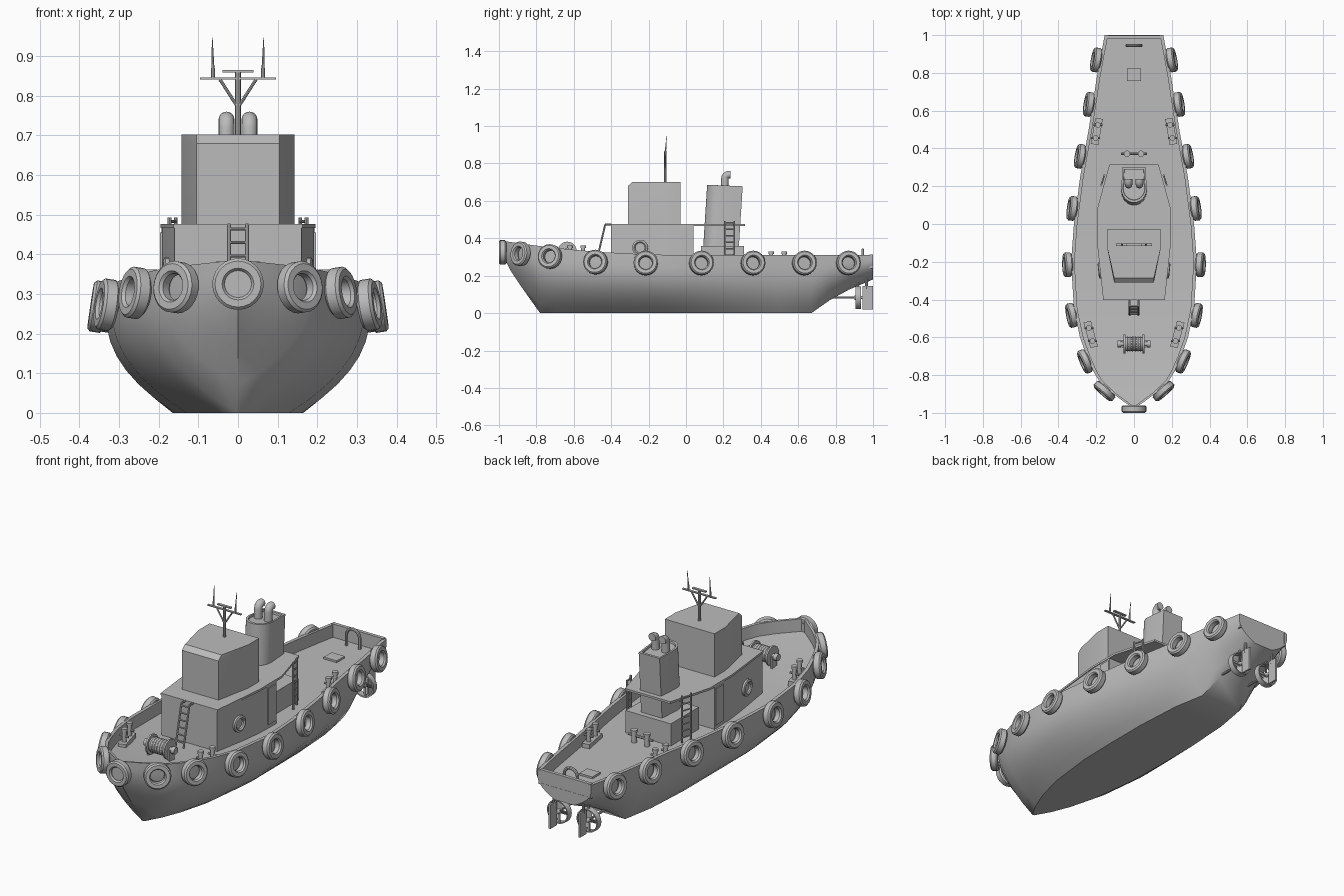
import bpy, bmesh
from math import sin, cos, pi, radians
from mathutils import Vector, Matrix

cube = bpy.data.objects.get("Cube")
if cube:
    bpy.data.objects.remove(cube, do_unlink=True)

grey = bpy.data.materials.new("plain_grey")
grey.use_nodes = True
grey.diffuse_color = (0.5, 0.5, 0.5, 1)
grey.node_tree.nodes["Principled BSDF"].inputs["Base Color"].default_value = (0.5, 0.5, 0.5, 1)


def finish(name, bm, angle=32):
    """Clean the mesh, mark sharp edges and make the object."""
    bmesh.ops.remove_doubles(bm, verts=bm.verts, dist=0.0002)
    bmesh.ops.recalc_face_normals(bm, faces=bm.faces)
    for f in bm.faces:
        f.smooth = True
    for e in bm.edges:
        e.smooth = len(e.link_faces) == 2 and e.calc_face_angle(0) < radians(angle)
    me = bpy.data.meshes.new(name)
    bm.to_mesh(me)
    bm.free()
    me.materials.append(grey)
    bpy.context.collection.objects.link(bpy.data.objects.new(name, me))


def loft(bm, rings, start=True, end=True, wrap=False):
    rows = [[bm.verts.new(p) for p in ring] for ring in rings]
    n = len(rows[0])
    pairs = list(zip(rows, rows[1:])) + ([(rows[-1], rows[0])] if wrap else [])
    for a, b in pairs:
        for i in range(n):
            j = (i + 1) % n
            bm.faces.new((a[i], a[j], b[j], b[i]))
    if start and not wrap:
        bm.faces.new(rows[0])
    if end and not wrap:
        bm.faces.new(rows[-1])


def lathe(bm, profile, place, n=24, wrap=False):
    loft(bm, [[place @ Vector((r * cos(2 * pi * i / n), r * sin(2 * pi * i / n), h))
               for i in range(n)] for r, h in profile], wrap=wrap)


def facing(pos, normal):
    return Matrix.Translation(pos) @ Vector(normal).to_track_quat('Z', 'Y').to_matrix().to_4x4()


def rod(bm, pts, r, tip=None, n=8):
    pts = [Vector(p) for p in pts]
    rings, q, old = [], None, None
    for i, p in enumerate(pts):
        t = (pts[min(i + 1, len(pts) - 1)] - pts[max(i - 1, 0)]).normalized()
        q = old.rotation_difference(t) @ q if q else t.to_track_quat('Z', 'Y')
        old = t
        rad = tip if tip and i == len(pts) - 1 else r
        rings.append([p + q @ Vector((rad * cos(2 * pi * k / n), rad * sin(2 * pi * k / n), 0))
                      for k in range(n)])
    loft(bm, rings)


def box(bm, pos, size, turn=0):
    bmesh.ops.create_cube(bm, size=1, matrix=Matrix.Translation(pos)
                          @ Matrix.Rotation(turn, 4, 'Z') @ Matrix.Diagonal((*size, 1)))


def prism(bm, half, z0, z1):
    """Vertical prism from one half of a symmetric outline."""
    outline = half + [(-x, y) for x, y in reversed(half)]
    loft(bm, [[(x, y, z) for x, y in outline] for z in (z0, z1)])


# Hull stations: y, half beam, keel height, flat bottom half width
stations = [(-.975, 0, .31, 0), (-.965, .02, .28, 0), (-.94, .055, .23, 0), (-.89, .122, .155, 0),
            (-.83, .185, .07, 0), (-.78, .215, 0, .005), (-.7, .25, 0, .05), (-.6, .286, 0, .09),
            (-.45, .318, 0, .13), (-.2, .333, 0, .16), (0, .318, 0, .165), (.25, .285, 0, .165),
            (.5, .24, 0, .15), (.67, .213, 0, .12), (.77, .198, .07, .09), (.87, .18, .125, .07),
            (1, .155, .18, .055)]


def sheer(y):
    return .31 + .075 * max(0, -y / .97) ** 2


def deck(y):
    return sheer(y) - .065


def beam(y):
    for a, b in zip(stations, stations[1:]):
        if y <= b[0]:
            return a[1] + (b[1] - a[1]) * (y - a[0]) / (b[0] - a[0])


rings = []
for y, w, zb, b in stations:
    top = sheer(y)
    half = []
    for k in range(8):
        t = k / 7
        half.append((b + (w - b) * (1 - (1 - t) ** 2.2), y, zb + (zb + (top - zb) * .8 - zb) * t))
    inner = max(w - .018, 0)
    half += [(w, y, top), (inner, y, top), (inner, y, deck(y))]
    rings.append(half + [(-x, yy, z) for x, yy, z in reversed(half)])
bm = bmesh.new()
loft(bm, rings, start=False)
finish("hull", bm, 35)
bm = bmesh.new()
box(bm, (0, .99, .276), (.3, .018, .077))
finish("stern_bulwark", bm)

# Tyre fenders, leaning with the hull side
tyre = [(.034, -.012), (.04, -.02), (.058, -.02), (.065, -.013),
        (.065, .013), (.058, .02), (.04, .02), (.034, .012)]
bm = bmesh.new()
for y, z in [(-.87, .315), (-.72, .3), (-.48, .27), (-.215, .265), (.08, .265),
             (.355, .265), (.63, .265), (.865, .265)]:
    slope = (beam(y + .04) - beam(y - .04)) / .08
    for s in (1, -1):
        n = Vector((s, -slope * 1.0, .15)).normalized()
        lathe(bm, tyre, facing(Vector((s * beam(y), y, z)) + n * .02, n), wrap=True)
lathe(bm, tyre, facing((0, -.98, .325), (0, -1, 0)), wrap=True)
lathe(bm, [(.036, -.02), (.036, .008)], facing((0, -.98, .325), (0, -1, 0)))
finish("tyre_fenders", bm)

# Deckhouse, roof overhang and wheelhouse
bm = bmesh.new()
prism(bm, [(.16, -.4), (.19, -.1), (.193, .04)], .24, .468)
finish("deckhouse", bm)
bm = bmesh.new()
prism(bm, [(.163, -.402), (.195, -.1), (.195, .08), (.13, .315)], .466, .477)
finish("deckhouse_roof", bm)
bm = bmesh.new()
half = [(.105, -.31), (.143, -.12), (.143, -.03)]
layers = []
for z, cut in ((.475, 0), (.68, 0), (.702, .025)):
    out = [(x, y + (cut if y < -.2 else 0)) for x, y in half]
    layers.append([(x, y, z) for x, y in out] + [(-x, y, z) for x, y in reversed(out)])
loft(bm, layers)
finish("wheelhouse", bm, 15)

bm = bmesh.new()
for s in (1, -1):
    box(bm, (s * .193, .003, .36), (.008, .066, .19))
finish("side_doors", bm)
bm = bmesh.new()
for s in (1, -1):
    lathe(bm, [(.026, -.006), (.026, .008), (.032, .014), (.042, .01), (.042, -.006)],
          facing((s * .1755, -.245, .35), (s, -.1, 0)), wrap=True)
finish("portholes", bm)

# Funnel with its base and two bent exhausts
bm = bmesh.new()
prism(bm, [(.13, .08), (.13, .31)], .24, .36)
finish("funnel_base", bm)
plan = [(.068 * cos(a), .17 - .075 * sin(a)) for a in [pi * i / 16 for i in range(17)]]
plan = [(.06, .285)] + plan + [(-.06, .285)]
bm = bmesh.new()
loft(bm, [[(x * k, (y - .19) * k + .19 + lean, z - .04 * (y - .19)) for x, y in plan]
          for z, k, lean in ((.35, 1, -.003), (.682, 1, .018), (.682, .86, .018), (.672, .84, .018))])
finish("funnel", bm)
bm = bmesh.new()
for s in (1, -1):
    path = [(s * .029, .208, .66), (s * .029, .208, .72)]
    path += [(s * .029, .228 - .02 * cos(a), .72 + .02 * sin(a)) for a in (.4, .8, 1.2, pi / 2)]
    rod(bm, path + [(s * .029, .238, .74)], .02, n=16)
finish("exhaust_pipes", bm, 40)

# Mast with spreader, braces and aerials
bm = bmesh.new()
rod(bm, [(0, -.11, .7), (0, -.11, .862)], .007)
box(bm, (0, -.11, .843), (.192, .012, .005))
box(bm, (0, -.11, .862), (.078, .014, .006))
for s in (1, -1):
    rod(bm, [(0, -.11, .77), (s * .046, -.11, .842)], .004)
    rod(bm, [(s * .063, -.11, .843), (s * .063, -.11, .87)], .005)
    rod(bm, [(s * .063, -.11, .865), (s * .065, -.103, .947)], .004, .001)
finish("mast", bm)


def ladder(name, bottoms, tops, rungs, extra=()):
    bm = bmesh.new()
    a, b = [Vector(p) for p in bottoms]
    c, d = [Vector(p) for p in tops]
    for low, high in ((a, c), (b, d)):
        rod(bm, [low, high], .005)
        for e in extra:
            rod(bm, [high, high + Vector(e)], .005)
    for i in range(rungs):
        t = (i + .7) / rungs
        rod(bm, [a.lerp(c, t), b.lerp(d, t)], .004)
    finish(name, bm)


ladder("front_ladder", [(-.023, -.48, .27), (.023, -.48, .27)],
       [(-.023, -.432, .474), (.023, -.432, .474)], 6, [(0, .035, 0)])
for side, s in (("left", 1), ("right", -1)):
    ladder(side + "_ladder", [(s * .173, .207, .25), (s * .157, .258, .25)],
           [(s * .173, .207, .493), (s * .157, .258, .493)], 7)

# Anchor winch on the foredeck
along = facing((0, -.635, .332), (1, 0, 0))
bm = bmesh.new()
lathe(bm, [(.05, -.055), (.05, -.046), (.036, -.046), (.036, .046), (.05, .046), (.05, .055)], along)
lathe(bm, [(.012, -.088), (.012, .088)], along, 12)
for s in (1, -1):
    lathe(bm, [(.018, s * .068), (.018, s * .088)], along, 12)
    box(bm, (s * .06, -.635, .295), (.01, .04, .08))
for k in range(6):
    lathe(bm, [(.036, k * .014 - .042), (.04, k * .014 - .035), (.036, k * .014 - .028)], along, 16)
finish("winch", bm)

# Twin bollards along the bulwarks and a towing bitt
bm = bmesh.new()
for y, inset, lift in ((-.585, .06, .09), (.49, .045, .085)):
    slope = (beam(y + .06) - beam(y - .06)) / .12
    for s in (1, -1):
        x, base = beam(y) - inset, deck(y)
        box(bm, (s * x, y, base + .01), (.04, .14, .024), -s * slope)
        for d in (-.035, .035):
            p = Vector((s * (x + slope * d), y + d, base))
            lathe(bm, [(.011, 0), (.011, lift - .014), (.015, lift - .014), (.015, lift)],
                  Matrix.Translation(p), 12)
            rod(bm, [p + Vector((-s * .024, 0, .05)), p + Vector((s * .024, 0, .05))], .006)
finish("bollards", bm)
bm = bmesh.new()
for s in (1, -1):
    lathe(bm, [(.013, .235), (.013, .3), (.017, .3), (.017, .31)],
          Matrix.Translation((s * .037, .372, 0)), 12)
rod(bm, [(-.07, .372, .28), (.07, .372, .28)], .007)
finish("towing_bitt", bm)

# Towing hoop and hatch on the afterdeck
bm = bmesh.new()
arch = [(.038 * cos(pi * i / 10), .945, .3 + .038 * sin(pi * i / 10)) for i in range(11)]
rod(bm, [(.038, .945, .24)] + arch + [(-.038, .945, .24)], .008)
finish("towing_hoop", bm, 40)
bm = bmesh.new()
box(bm, (0, .79, .248), (.075, .065, .014))
finish("deck_hatch", bm)

# Propellers in nozzles, with shafts and rudders
for side, s in (("left", 1), ("right", -1)):
    x = s * .085
    aft = facing((x, .92, .083), (0, 1, 0))
    bm = bmesh.new()
    lathe(bm, [(.054, -.015), (.062, -.015), (.06, .015), (.054, .015)], aft, wrap=True)
    lathe(bm, [(.012, -.02), (.014, 0), (.006, .025)], aft, 12)
    for k in range(4):
        blade = aft @ Matrix.Rotation(k * pi / 2, 4, 'Z') @ Matrix.Translation((.031, 0, 0))
        blade = blade @ Matrix.Rotation(.6, 4, 'X') @ Matrix.Diagonal((.048, .03, .004, 1))
        bmesh.ops.create_cube(bm, size=1, matrix=blade)
    rod(bm, [(x, .7, .083), (x, .92, .083)], .006)
    rod(bm, [(x, .92, .14), (x, .92, .19)], .006)
    finish(side + "_propeller", bm)
    bm = bmesh.new()
    box(bm, (x, .972, .083), (.01, .054, .125))
    rod(bm, [(x, .965, .13), (x, .965, .22)], .007)
    finish(side + "_rudder", bm)
